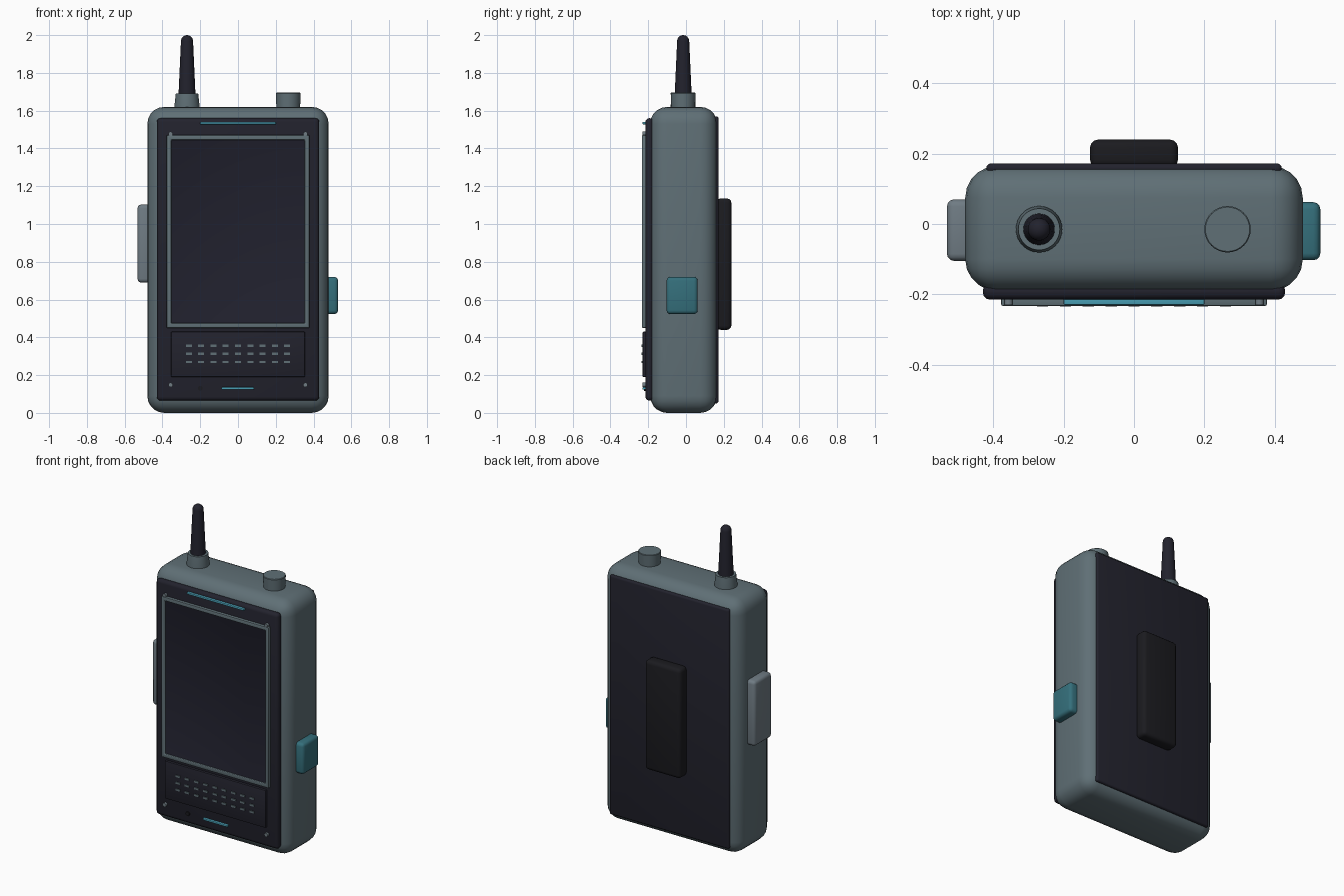
import bpy, bmesh, math
from mathutils import Matrix, Vector

if "Cube" in bpy.data.objects:
    bpy.data.objects.remove(bpy.data.objects["Cube"])


def material(name, r, g, b):
    m = bpy.data.materials.new(name)
    m.use_nodes = True
    m.diffuse_color = (r, g, b, 1)
    m.node_tree.nodes["Principled BSDF"].inputs["Base Color"].default_value = (r, g, b, 1)
    return m


GREY = material("slate grey", 0.115, 0.16, 0.18)
LIGHT_GREY = material("light slate", 0.16, 0.2, 0.23)
DARK = material("dark plastic", 0.016, 0.016, 0.026)
SCREEN = material("screen glass", 0.015, 0.015, 0.027)
BLACK = material("black rubber", 0.011, 0.011, 0.014)
TEAL = material("teal", 0.035, 0.16, 0.2)
CYAN = material("cyan light", 0.07, 0.36, 0.48)


def finish(name, bm, mats, bevel=0, segments=3):
    bmesh.ops.recalc_face_normals(bm, faces=bm.faces)
    mesh = bpy.data.meshes.new(name)
    bm.to_mesh(mesh)
    bm.free()
    ob = bpy.data.objects.new(name, mesh)
    bpy.context.collection.objects.link(ob)
    for m in mats:
        mesh.materials.append(m)
    bpy.ops.object.select_all(action="DESELECT")
    bpy.context.view_layer.objects.active = ob
    ob.select_set(True)
    if bevel:
        mod = ob.modifiers.new("Bevel", "BEVEL")
        mod.width, mod.segments = bevel, segments
        mod.limit_method = "ANGLE"
        bpy.ops.object.modifier_apply(modifier="Bevel")
    bpy.ops.object.shade_smooth_by_angle(angle=math.radians(35))
    return ob


def add_box(bm, x, y, z):
    """Add a box spanning the given (low, high) ranges."""
    centre = Vector([sum(r) / 2 for r in (x, y, z)])
    size = [r[1] - r[0] for r in (x, y, z)]
    bmesh.ops.create_cube(bm, size=1,
                          matrix=Matrix.Translation(centre) @ Matrix.Diagonal((*size, 1)))


def box(name, x, y, z, mat, bevel=0, segments=3):
    bm = bmesh.new()
    add_box(bm, x, y, z)
    return finish(name, bm, [mat], bevel, segments)


def lathe(name, x, y, profile, mat, steps=32):
    """Spin a (radius, height) profile about a vertical axis."""
    bm = bmesh.new()
    verts = [bm.verts.new((x + r, y, z)) for r, z in profile]
    edges = [bm.edges.new(pair) for pair in zip(verts, verts[1:])]
    bmesh.ops.spin(bm, geom=verts + edges, cent=(x, y, 0), axis=(0, 0, 1),
                   angle=math.tau, steps=steps)
    bmesh.ops.remove_doubles(bm, verts=bm.verts, dist=0.0001)
    return finish(name, bm, [mat])


def stud(name, x, z, r, y, mat):
    """Short round stud on the front face."""
    bm = bmesh.new()
    bmesh.ops.create_cone(bm, cap_ends=True, segments=16, radius1=r, radius2=r, depth=0.03,
                          matrix=Matrix.Translation((x, y + 0.015, z))
                          @ Matrix.Rotation(math.pi / 2, 4, "X"))
    return finish(name, bm, [mat])


# Housing with front and back plates
box("body", (-0.48, 0.48), (-0.19, 0.165), (0, 1.62), GREY, 0.09, 5)
box("front_bezel", (-0.43, 0.43), (-0.215, -0.17), (0.065, 1.56), DARK, 0.02)
box("back_panel", (-0.42, 0.42), (0.145, 0.172), (0.05, 1.57), DARK, 0.012)
box("belt_clip", (-0.125, 0.125), (0.16, 0.24), (0.44, 1.135), BLACK, 0.022)

# Screen frame with the glass set into it
bm = bmesh.new()
add_box(bm, (-0.378, 0.378), (-0.233, -0.2), (0.45, 1.47))
front = min(bm.faces, key=lambda f: f.calc_center_median().y)
bmesh.ops.inset_region(bm, faces=[front], thickness=0.034)
glass = bmesh.ops.extrude_face_region(bm, geom=[front])["geom"]
bmesh.ops.delete(bm, geom=[front], context="FACES_ONLY")
bmesh.ops.translate(bm, verts=[g for g in glass if isinstance(g, bmesh.types.BMVert)],
                    vec=(0, 0.009, 0))
for g in glass:
    if isinstance(g, bmesh.types.BMFace):
        g.material_index = 1
finish("screen_frame", bm, [GREY, SCREEN], 0.005, 2)

# Speaker panel and its slots
box("speaker_panel", (-0.355, 0.355), (-0.23, -0.2), (0.19, 0.43), DARK, 0.006, 2)
bm = bmesh.new()
for row in range(3):
    for col in range(9):
        x, z = (col - 4) * 0.065, 0.313 + (row - 1) * 0.043
        add_box(bm, (x - 0.016, x + 0.016), (-0.235, -0.225), (z - 0.006, z + 0.006))
finish("speaker_slots", bm, [GREY])

# Light bars, microphone and corner screws
box("top_light_bar", (-0.2, 0.2), (-0.23, -0.2), (1.528, 1.541), CYAN, 0.003, 2)
box("bottom_light_bar", (-0.088, 0.085), (-0.23, -0.2), (0.124, 0.136), CYAN, 0.003, 2)
stud("microphone", -0.2, 0.13, 0.013, -0.222, BLACK)
for side, x in (("right", -0.357), ("left", 0.357)):
    for level, z in (("lower", 0.148), ("upper", 1.477)):
        stud(f"{level}_{side}_screw", x, z, 0.012, -0.23, LIGHT_GREY)

# Side buttons
box("right_side_button", (-0.532, -0.45), (-0.105, 0.07), (0.69, 1.103), LIGHT_GREY, 0.02)
box("left_side_button", (0.45, 0.53), (-0.103, 0.062), (0.523, 0.72), TEAL, 0.02)

# Antenna, its collar, and the knob
lathe("antenna_collar", -0.27, -0.015,
      [(0, 1.6), (0.066, 1.6), (0.066, 1.63), (0.059, 1.692), (0, 1.692)], GREY)
tip = [(0.032 * math.cos(a), 1.968 + 0.032 * math.sin(a))
       for a in (math.pi / 2 * i / 6 for i in range(6))]
lathe("antenna", -0.27, -0.015, [(0, 1.66), (0.046, 1.66)] + tip + [(0, 2)], DARK)
lathe("control_knob", 0.266, -0.015,
      [(0, 1.6), (0.062, 1.6), (0.066, 1.692), (0.063, 1.695), (0, 1.695)], GREY)
